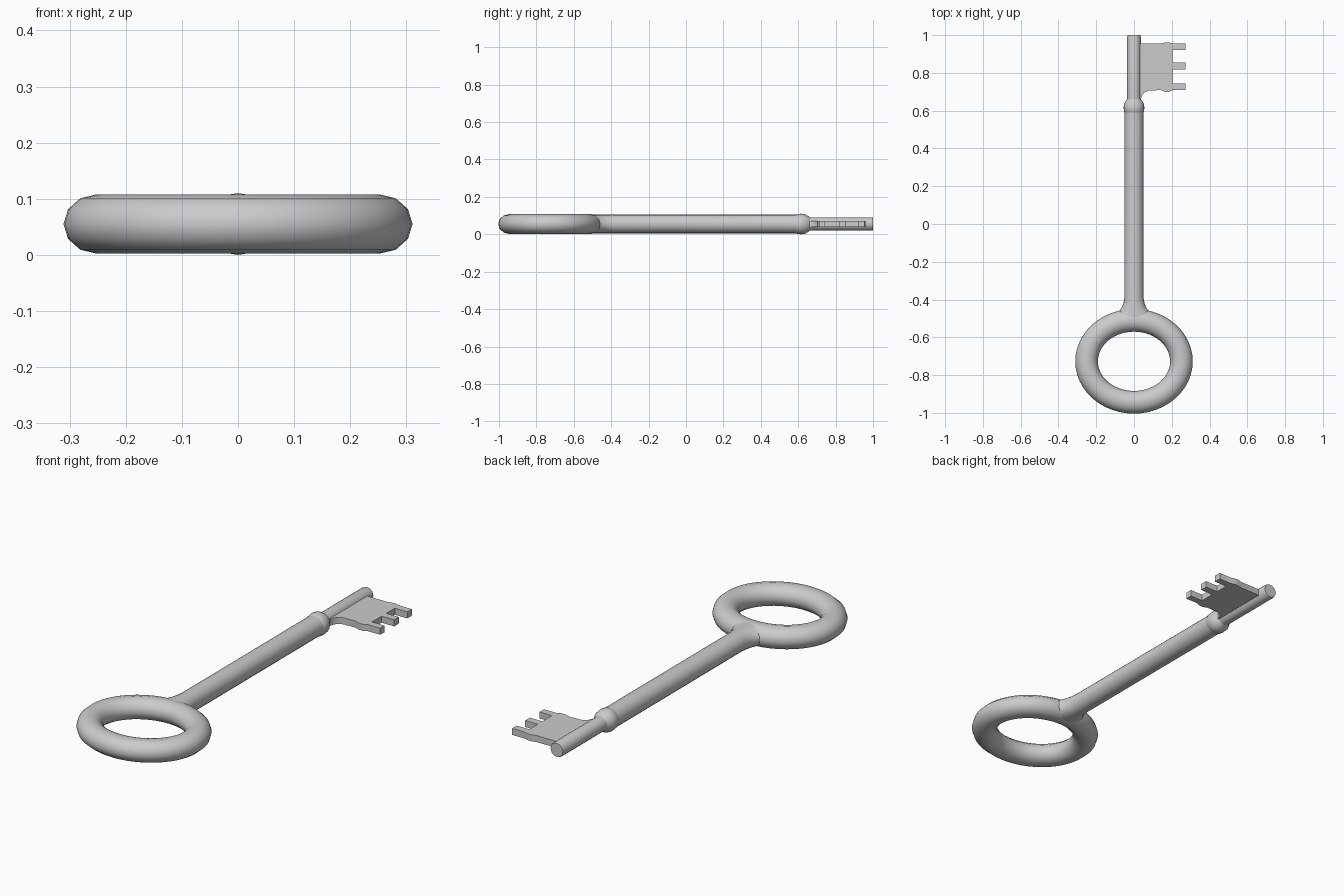
import bpy, bmesh, math

if "Cube" in bpy.data.objects:
    bpy.data.objects.remove(bpy.data.objects["Cube"])

ZC = 0.055  # height of the key's centre line


def make_object(name, bm, angle=40):
    bmesh.ops.recalc_face_normals(bm, faces=bm.faces[:])
    mesh = bpy.data.meshes.new(name)
    bm.to_mesh(mesh)
    bm.free()
    ob = bpy.data.objects.new(name, mesh)
    bpy.context.collection.objects.link(ob)
    bpy.ops.object.select_all(action='DESELECT')
    ob.select_set(True)
    bpy.context.view_layer.objects.active = ob
    bpy.ops.object.shade_smooth_by_angle(angle=math.radians(angle))
    return ob


def bridge(bm, a, b):
    n = len(a)
    for i in range(n):
        j = (i + 1) % n
        bm.faces.new((a[i], a[j], b[j], b[i]))


def ring(name, cy, rx, ry, tube_r, tube_h, major=48, minor=12):
    bm = bmesh.new()
    loops = []
    for i in range(major):
        a = 2 * math.pi * i / major
        loop = []
        for k in range(minor):
            t = 2 * math.pi * k / minor
            d = tube_r * math.cos(t)
            loop.append(bm.verts.new(((rx + d) * math.cos(a),
                                      cy + (ry + d) * math.sin(a),
                                      ZC + tube_h * math.sin(t))))
        loops.append(loop)
    for i in range(major):
        bridge(bm, loops[i], loops[(i + 1) % major])
    return make_object(name, bm)


def loft(name, sections, sides=20):
    """Elliptical sections (y, half width, half height) along the y axis."""
    bm = bmesh.new()
    loops = []
    for y, w, h in sections:
        loops.append([bm.verts.new((w * math.cos(2 * math.pi * k / sides), y,
                                    ZC + h * math.sin(2 * math.pi * k / sides)))
                      for k in range(sides)])
    for a, b in zip(loops, loops[1:]):
        bridge(bm, a, b)
    bm.faces.new(loops[0])
    bm.faces.new(loops[-1])
    return make_object(name, bm)


def plate(name, outline, half):
    bm = bmesh.new()
    low = [bm.verts.new((x, y, ZC - half)) for x, y in outline]
    high = [bm.verts.new((x, y, ZC + half)) for x, y in outline]
    bridge(bm, low, high)
    bm.faces.new(low)
    bm.faces.new(high)
    return make_object(name, bm, 30)


# Oval handle ring
ring("bow_ring", -0.727, 0.251, 0.217, 0.06, 0.053)

# Shank flaring into the ring
loft("shank", [(-0.515, 0.135, 0.05), (-0.49, 0.105, 0.05), (-0.47, 0.083, 0.05),
               (-0.445, 0.066, 0.05), (-0.42, 0.056, 0.05), (-0.39, 0.05, 0.05),
               (0.6, 0.05, 0.05)])

# Collar at the end of the shank
loft("collar", [(0.585, 0.047, 0.047), (0.595, 0.053, 0.053), (0.615, 0.055, 0.055),
                (0.635, 0.053, 0.053), (0.65, 0.044, 0.044), (0.665, 0.034, 0.034)])

# Thin round tip
loft("tip", [(0.63, 0.036, 0.036), (0.99, 0.036, 0.036), (1.0, 0.033, 0.033)])

# Bit plate with curved root and three teeth
outline = [(0.0, 0.64), (0.036, 0.66), (0.042, 0.68), (0.053, 0.695), (0.075, 0.706),
           (0.14, 0.709), (0.165, 0.7), (0.185, 0.7), (0.205, 0.71)]
for y0, y1 in ((0.71, 0.744), (0.818, 0.854), (0.92, 0.955)):
    outline += [(0.205, y0), (0.273, y0), (0.273, y1), (0.205, y1)]
outline.remove((0.205, 0.71))
outline += [(0.185, 0.961), (0.165, 0.961), (0.14, 0.955), (0.0, 0.955)]
plate("bit", outline, 0.016)
